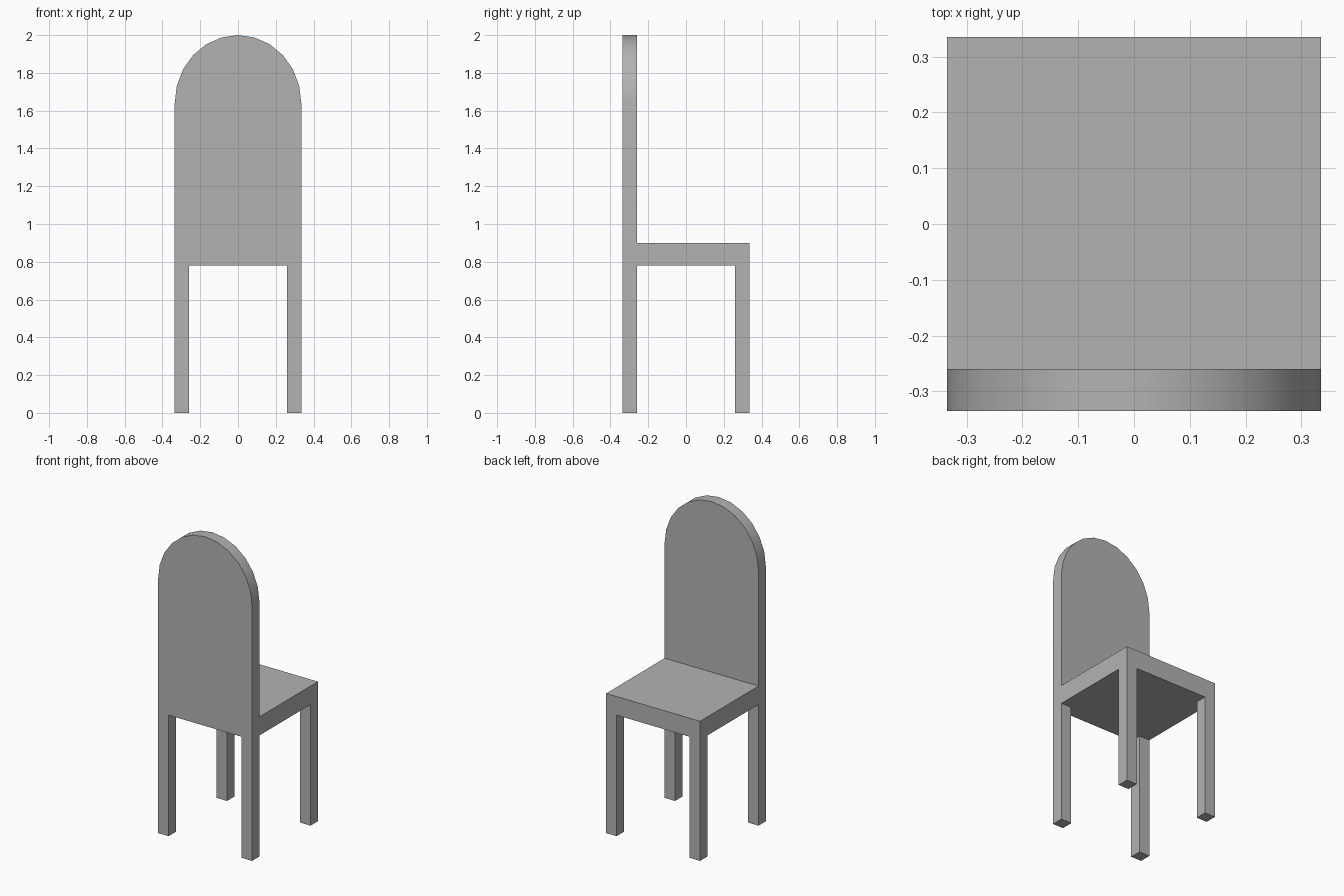
import bpy, bmesh, math

cube = bpy.data.objects.get("Cube")
if cube:
    bpy.data.objects.remove(cube, do_unlink=True)

HALF = 0.335      # half width and depth of the chair
THICK = 0.075     # leg and backrest thickness
SEAT_LOW, SEAT_TOP = 0.78, 0.90

grey = bpy.data.materials.new("plain grey")
grey.use_nodes = True
colour = (0.45, 0.45, 0.45, 1)
grey.diffuse_color = colour
grey.node_tree.nodes["Principled BSDF"].inputs["Base Color"].default_value = colour


def add_object(name, bm):
    bmesh.ops.recalc_face_normals(bm, faces=bm.faces)
    mesh = bpy.data.meshes.new(name)
    bm.to_mesh(mesh)
    bm.free()
    mesh.materials.append(grey)
    obj = bpy.data.objects.new(name, mesh)
    bpy.context.collection.objects.link(obj)
    return obj


def box(name, low, high):
    bm = bmesh.new()
    bmesh.ops.create_cube(bm, size=1)
    for v in bm.verts:
        v.co = [a + (c + 0.5) * (b - a) for a, b, c in zip(low, high, v.co)]
    return add_object(name, bm)


# Seat
box("seat", (-HALF, -HALF, SEAT_LOW), (HALF, HALF, SEAT_TOP))

# Four square legs flush with the seat corners
inner = HALF - THICK
for side, x in (("left", inner), ("right", -HALF)):
    for end, y in (("front", -HALF), ("back", inner)):
        box(f"{end}_{side}_leg", (x, y, 0), (x + THICK, y + THICK, SEAT_LOW))

# Arched backrest: outline extruded through its thickness
SPRING, STEPS = 1.64, 12
outline = [(HALF, SEAT_TOP)]
for i in range(STEPS + 1):
    a = math.pi * i / STEPS
    outline.append((HALF * math.cos(a), SPRING + (2 - SPRING) * math.sin(a)))
outline.append((-HALF, SEAT_TOP))

bm = bmesh.new()
panel = bm.faces.new([bm.verts.new((x, -HALF, z)) for x, z in outline])
extruded = bmesh.ops.extrude_face_region(bm, geom=[panel])["geom"]
moved = [g for g in extruded if isinstance(g, bmesh.types.BMVert)]
bmesh.ops.translate(bm, verts=moved, vec=(0, THICK, 0))
backrest = add_object("backrest", bm)

# Smooth the arch, keep its rims sharp
bpy.ops.object.select_all(action="DESELECT")
backrest.select_set(True)
bpy.context.view_layer.objects.active = backrest
bpy.ops.object.shade_smooth_by_angle(angle=math.radians(30))
